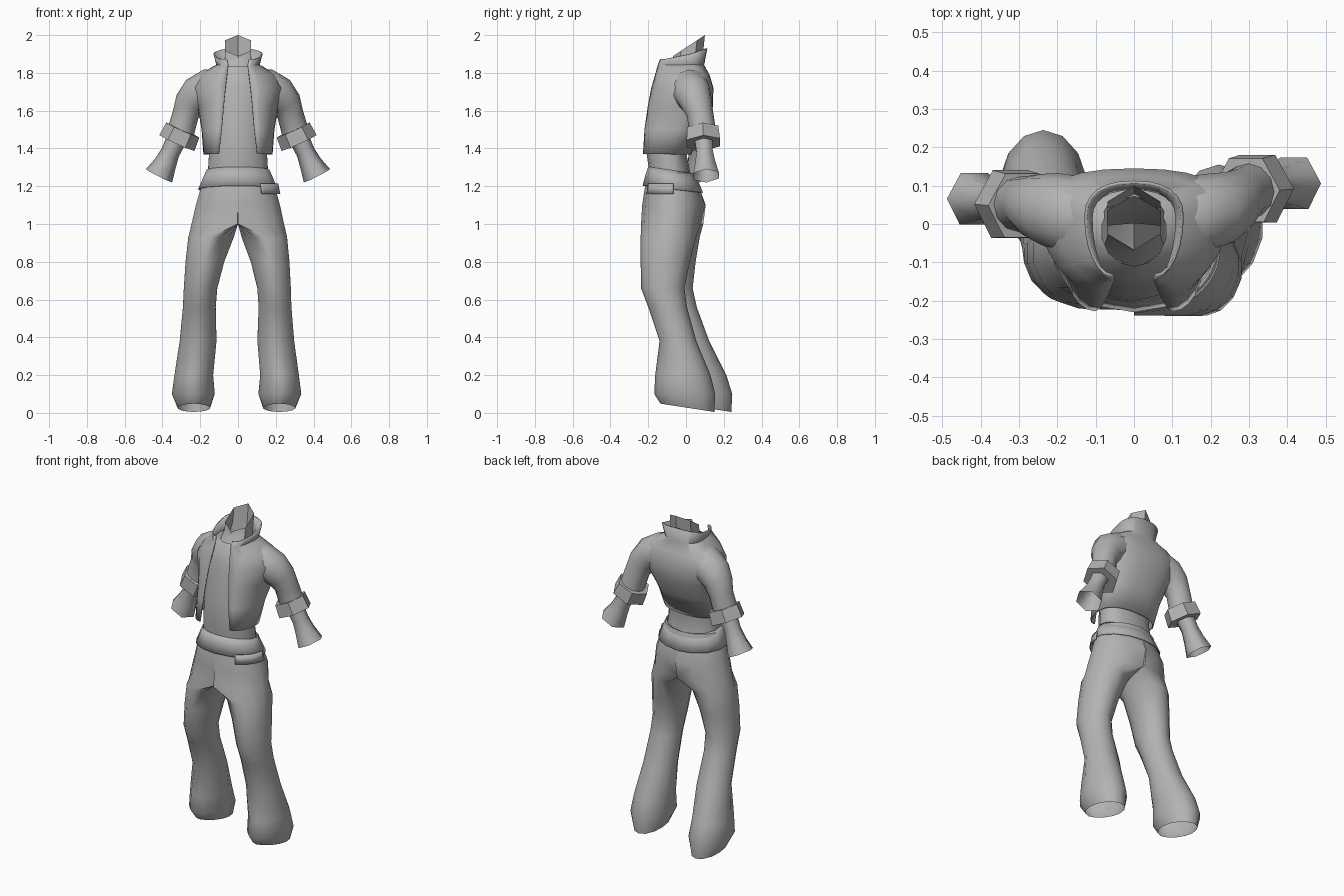
import bpy, bmesh, math
from mathutils import Vector

if "Cube" in bpy.data.objects:
    bpy.data.objects.remove(bpy.data.objects["Cube"])

grey = bpy.data.materials.new("plain_grey")
grey.use_nodes = True
grey.diffuse_color = (0.45, 0.45, 0.45, 1)
grey.node_tree.nodes["Principled BSDF"].inputs["Base Color"].default_value = grey.diffuse_color


def section(outer, inner, front, back, z, tilt=0, start=0, end=math.tau, count=14,
            front_power=1.0, back_power=1.0, middle=None, gap=0):
    """Rounded section, widest at y = middle; angle zero faces the front, tilt lifts the back.
    A gap leaves the front open between -gap and +gap."""
    closed = end - start > math.tau - .001 and not gap
    if middle is None:
        middle = (front + back) / 2
    points = []
    for i in range(count):
        a = start + (end - start) * i / (count if closed else count - 1)
        s, c = math.sin(a), math.cos(a)
        if gap and i == count - 1:
            s = -1e-9
        power = front_power if c > 0 else back_power
        sign = math.copysign(1, s)
        s = abs(s) ** power
        c = math.copysign(abs(c) ** power, c)
        half = (outer - inner) / 2
        reach = gap + (half - gap) * s if c > 0 else half * s
        y = middle + c * (front - middle if c > 0 else middle - back)
        points.append(Vector(((outer + inner) / 2 + sign * reach, y, z - tilt * c)))
    return points


def add_loft(bm, rings, closed=True):
    rows = [[bm.verts.new(p) for p in ring] for ring in rings]
    for low, high in zip(rows, rows[1:]):
        n = len(low)
        for i in range(n if closed else n - 1):
            j = (i + 1) % n
            bm.faces.new((low[i], low[j], high[j], high[i]))


def finish(name, bm, thickness=0, angle=50):
    bmesh.ops.recalc_face_normals(bm, faces=bm.faces)
    mesh = bpy.data.meshes.new(name)
    bm.to_mesh(mesh)
    bm.free()
    obj = bpy.data.objects.new(name, mesh)
    bpy.context.collection.objects.link(obj)
    mesh.materials.append(grey)
    if thickness:
        solid = obj.modifiers.new("cloth_thickness", "SOLIDIFY")
        solid.thickness = thickness
        solid.offset = -1
    bpy.ops.object.select_all(action="DESELECT")
    obj.select_set(True)
    bpy.context.view_layer.objects.active = obj
    bpy.ops.object.shade_smooth_by_angle(angle=math.radians(angle))


def loft(name, rings, closed=True, **options):
    bm = bmesh.new()
    add_loft(bm, rings, closed)
    finish(name, bm, **options)


# Trousers: height, outer x, inner x, front y, back y
leg_rows = [
    (1.27, .175, -.175, -.2, .05),
    (1.18, .205, -.205, -.22, .075),
    (1.1, .228, -.228, -.232, .1),
    (1.0, .25, -.25, -.238, .078),
    (.93, .263, .016, -.24, .053),
    (.8, .275, .065, -.24, .02),
    (.66, .282, .1, -.238, -.008),
    (.56, .285, .107, -.2, .005),
    (.38, .3, .1, -.14, .055),
    (.2, .325, .115, -.163, .13),
    (.1, .338, .105, -.168, .155),
    (.027, .305, .132, -.135, .15),
]
bm = bmesh.new()
for side in (1, -1):
    rings = []
    for z, outer, inner, front, back in leg_rows:
        # the right leg trails behind and stands slightly wider
        trail = 0 if side > 0 else .09 * max(0, min(1, (1.15 - z) / 1.02))
        tilt = -.022 if z < .05 else 0
        taper = 1.12 if z < .95 else 1
        ring = section(outer + trail / 6, inner + trail / 6, front + trail, back + trail, z, tilt,
                       front_power=taper)
        rings.append([Vector((side * max(0, p.x), p.y, p.z)) for p in ring])
    add_loft(bm, rings)
hidden = [f for f in bm.faces if all(abs(v.co.x) < .001 for v in f.verts)]
bmesh.ops.delete(bm, geom=hidden, context="FACES")
bmesh.ops.remove_doubles(bm, verts=bm.verts, dist=.001)
finish("trousers", bm, angle=60)

# Jacket body and collar: height, half width, front y, back y, widest y, half opening, tilt
jacket_rows = [
    (1.37, .175, -.22, .02, -.085, .1, 0),
    (1.5, .185, -.212, .07, -.04, .085, 0),
    (1.62, .205, -.195, .135, .02, .075, 0),
    (1.72, .24, -.176, .137, .04, .065, 0),
    (1.785, .2, -.157, .118, .035, .057, 0),
    (1.84, .108, -.142, .088, .015, .05, 0),
    (1.9, .122, -.13, .105, .02, .055, .03),
]
SQUARE = .84
loft("jacket", [section(half, -half, front, back, z, tilt, count=25, back_power=SQUARE,
                        middle=middle, gap=gap)
                for z, half, front, back, middle, gap, tilt in jacket_rows],
     closed=False, thickness=.008)

# Shirt: waist, then chest inset under the jacket
rings = [section(.165, -.165, -.19, .03, 1.24, back_power=SQUARE)]
for z, half, front, back, middle, gap, tilt in jacket_rows[:5]:
    rings.append(section(half - .018, .018 - half, front + .012, back - .018, z,
                         back_power=SQUARE, middle=middle))
rings.append(section(.085, -.085, -.11, .072, 1.835))
loft("shirt", rings)

# Six-sided open neck, cut on a slant
loft("neck", [section(.095, -.095, -.12, .075, 1.8, count=6),
              section(.08, -.08, -.075, .09, 1.88, .02, count=6),
              section(.08, -.08, -.067, .1, 1.945, .055, count=6)])

# Waistband and its side pocket flap
loft("waistband", [section(.17, -.17, -.2, .045, 1.285, -.018),
                   section(.188, -.188, -.214, .065, 1.245, -.018),
                   section(.214, -.214, -.23, .09, 1.185, -.018)], thickness=.005)
loft("pocket_flap", [section(.213, -.213, -.229, .086, 1.215, 0, .6, 1.6),
                     section(.224, -.224, -.238, .094, 1.16, 0, .6, 1.6)],
     closed=False, thickness=.006)


def tube(name, stations, sides):
    """Tube along a path of (x, y, z, radius) stations, square to the path."""
    centres = [Vector(s[:3]) for s in stations]
    rings = []
    for i, station in enumerate(stations):
        along = (centres[min(i + 1, len(centres) - 1)] - centres[max(i - 1, 0)]).normalized()
        u = along.cross(Vector((0, 1, 0))).normalized()
        v = along.cross(u)
        rings.append([centres[i] + station[3] * (u * math.cos(math.tau * k / sides)
                                               + v * math.sin(math.tau * k / sides))
                      for k in range(sides)])
    loft(name, rings, angle=75)


# Arms: sleeve, turned-back cuff and flared forearm
for side, label in ((1, "left"), (-1, "right")):
    # the right arm is held further forward
    reach = 0 if side > 0 else -.04

    def place(rows):
        return [(side * x, y + reach * max(0, min(1, (1.68 - z) / .2)), z, r) for x, y, z, r in rows]

    tube(label + "_sleeve", place([(.08, .005, 1.72, .1), (.155, .02, 1.715, .106),
                                   (.215, .037, 1.685, .098), (.253, .055, 1.64, .084),
                                   (.277, .075, 1.58, .07), (.308, .09, 1.47, .072)]), 12)
    # cuff band with closed rims
    axis = Vector((.41, .05, -.91)).normalized()
    centre = Vector((.308, .09, 1.463))
    across = axis.cross(Vector((0, 1, 0))).normalized()
    depth = axis.cross(across)
    rings = []
    for offset, radius in ((-.038, .066), (-.038, .096), (.038, .102), (.038, .05)):
        ring = []
        for k in range(6):
            a = math.tau * k / 6
            p = centre + axis * offset + radius * (across * math.cos(a) + depth * math.sin(a))
            ring.append(Vector((side * p.x, p.y + reach, p.z)))
        rings.append(ring)
    loft(label + "_cuff", rings, angle=30)
    tube(label + "_forearm", place([(.315, .09, 1.47, .055), (.358, .098, 1.38, .05),
                                    (.385, .102, 1.32, .06), (.418, .106, 1.255, .078)]), 6)
